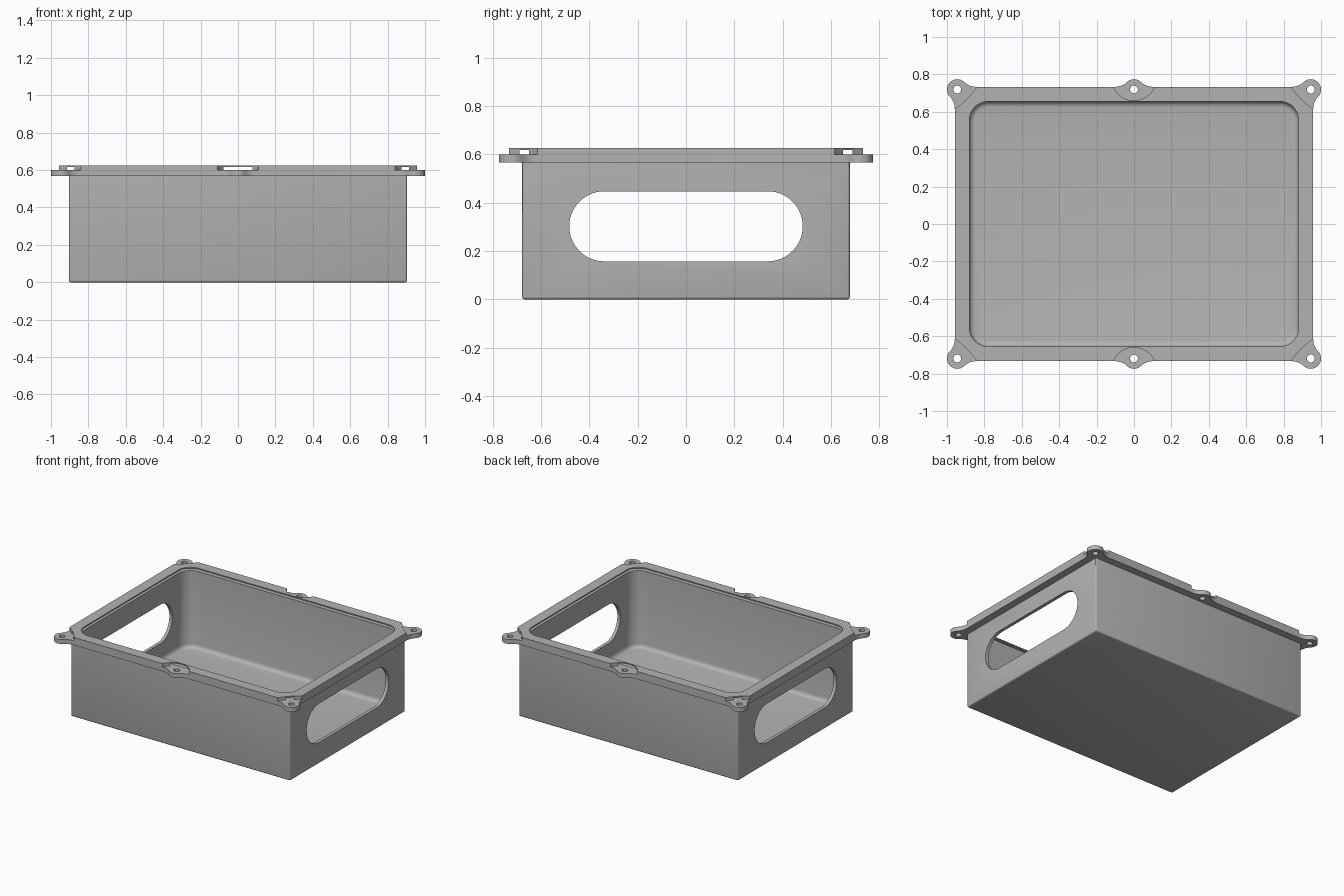
import bpy, bmesh, math
from mathutils import Vector, Matrix

if "Cube" in bpy.data.objects:
    bpy.data.objects.remove(bpy.data.objects["Cube"])

grey = bpy.data.materials.new("plain grey")
grey.diffuse_color = (0.45, 0.45, 0.45, 1)
grey.use_nodes = True
grey.node_tree.nodes["Principled BSDF"].inputs["Base Color"].default_value = grey.diffuse_color


def prism(name, outline, z0, z1):
    """Vertical prism from a counter-clockwise outline."""
    bm = bmesh.new()
    face = bm.faces.new([bm.verts.new((p[0], p[1], z0)) for p in outline])
    ext = bmesh.ops.extrude_face_region(bm, geom=[face])
    bmesh.ops.translate(bm, vec=(0, 0, z1 - z0),
                        verts=[v for v in ext["geom"] if isinstance(v, bmesh.types.BMVert)])
    bmesh.ops.recalc_face_normals(bm, faces=bm.faces[:])
    mesh = bpy.data.meshes.new(name)
    bm.to_mesh(mesh)
    bm.free()
    mesh.materials.append(grey)
    ob = bpy.data.objects.new(name, mesh)
    bpy.context.collection.objects.link(ob)
    return ob


def bevel(ob, width, segments, rule):
    """Bevel the edges whose two end points satisfy the rule."""
    bm = bmesh.new()
    bm.from_mesh(ob.data)
    edges = [e for e in bm.edges if rule(e.verts[0].co, e.verts[1].co)]
    bmesh.ops.bevel(bm, geom=edges, offset=width, segments=segments, profile=0.5, affect='EDGES')
    bm.to_mesh(ob.data)
    bm.free()


def cut(ob, cutters):
    """Subtract the cutters, remove them and shade the result."""
    bpy.ops.object.select_all(action='DESELECT')
    bpy.context.view_layer.objects.active = ob
    ob.select_set(True)
    for c in cutters:
        c.hide_render = True
        m = ob.modifiers.new("cut", 'BOOLEAN')
        m.operation, m.solver, m.object = 'DIFFERENCE', 'EXACT', c
        bpy.ops.object.modifier_apply(modifier=m.name)
        bpy.data.objects.remove(c)
    bpy.ops.object.shade_smooth_by_angle(angle=math.radians(30))


def arc(cx, cy, r, a0, a1, n):
    return [(cx + r * math.cos(math.radians(a0 + (a1 - a0) * i / n)),
             cy + r * math.sin(math.radians(a0 + (a1 - a0) * i / n))) for i in range(n + 1)]


def curve(a, b, c, n=6):
    a, b, c = Vector(a), Vector(b), Vector(c)
    return [tuple(a * (1 - t) ** 2 + b * 2 * t * (1 - t) + c * t * t)
            for t in (i / n for i in range(n + 1))]


def rounded(hx, hy, r, n=10):
    pts = []
    for sx, sy, a in ((1, 1, 0), (-1, 1, 90), (-1, -1, 180), (1, -1, 270)):
        pts += arc(sx * (hx - r), sy * (hy - r), r, a, a + 90, n)
    return pts


def around(corner, middle):
    """Full outline from its right-back corner and back middle."""
    half = corner + middle + [(-x, y) for x, y in reversed(corner)]
    return half + [(-x, -y) for x, y in half]


FX, FY = 0.958, 0.733            # flange half sizes
EX, EY, MY, ER = 0.945, 0.719, 0.719, 0.055   # screw ear centres and radius
Z1, Z2, Z3 = 0.567, 0.60, 0.625  # flange underside, ear top, lip top

# open box with rounded cavity and two side openings
tray = prism("box_body", [(-.904, -.678), (.904, -.678), (.904, .678), (-.904, .678)], 0, Z1)
bevel(tray, 0.01, 3, lambda a, b: min(a.z, b.z) < 0.01)
cavity = prism("cavity_cutter", rounded(.88, .655, .1), 0.025, 0.8)
bevel(cavity, 0.03, 4, lambda a, b: max(a.z, b.z) < 0.03)
slot = prism("side_opening_cutter", rounded(.145, .483, .1449, 14), -1.2, 1.2)
slot.data.transform(Matrix.Translation((0, 0, 0.302)) @ Matrix.Rotation(math.pi / 2, 4, 'Y'))
cut(tray, [cavity, slot])

# flange plate with six screw ears
k = ER * math.sqrt(0.5)
corner = curve((FX, .61), (FX, EY - k - (EX + k - FX)), (EX + k, EY - k))[:-1]
corner += arc(EX, EY, ER, -45, 135, 24)
corner += curve((EX - k, EY + k), (EX - k - (EY + k - FY), FY), (.835, FY))[1:]
side = curve((.11, FY), (k + MY + k - FY, FY), (k, MY + k))
middle = side[:-1] + arc(0, MY, ER, 45, 135, 12) + [(-x, y) for x, y in reversed(side[:-1])]
flange = prism("flange_with_ears", around(corner, middle), Z1, Z2)
cutters = [prism("opening_cutter", rounded(.88, .655, .1), 0.4, 0.8)]
for x in (-EX, 0, EX):
    for y in (-EY, EY):
        cutters.append(prism("hole_cutter", arc(x, y, .021, 0, 345, 23), 0.4, 0.8))
cut(flange, cutters)

# raised lip, recessed round the ears and undercut on the inside
pocket = curve((FX, .615), (.887, .665), (.84, FY), 8)
cy, r = .778, .118
a = math.degrees(math.asin((cy - FY) / r))
scoop = arc(0, cy, r, -a, -180 + a, 24)
lip = prism("raised_lip", around(pocket, scoop), Z2, Z3)
cut(lip, [prism("opening_cutter", rounded(.88, .655, .1), 0.4, 0.8),
          prism("undercut_cutter", rounded(.915, .69, .03), 0.58, 0.617)])
